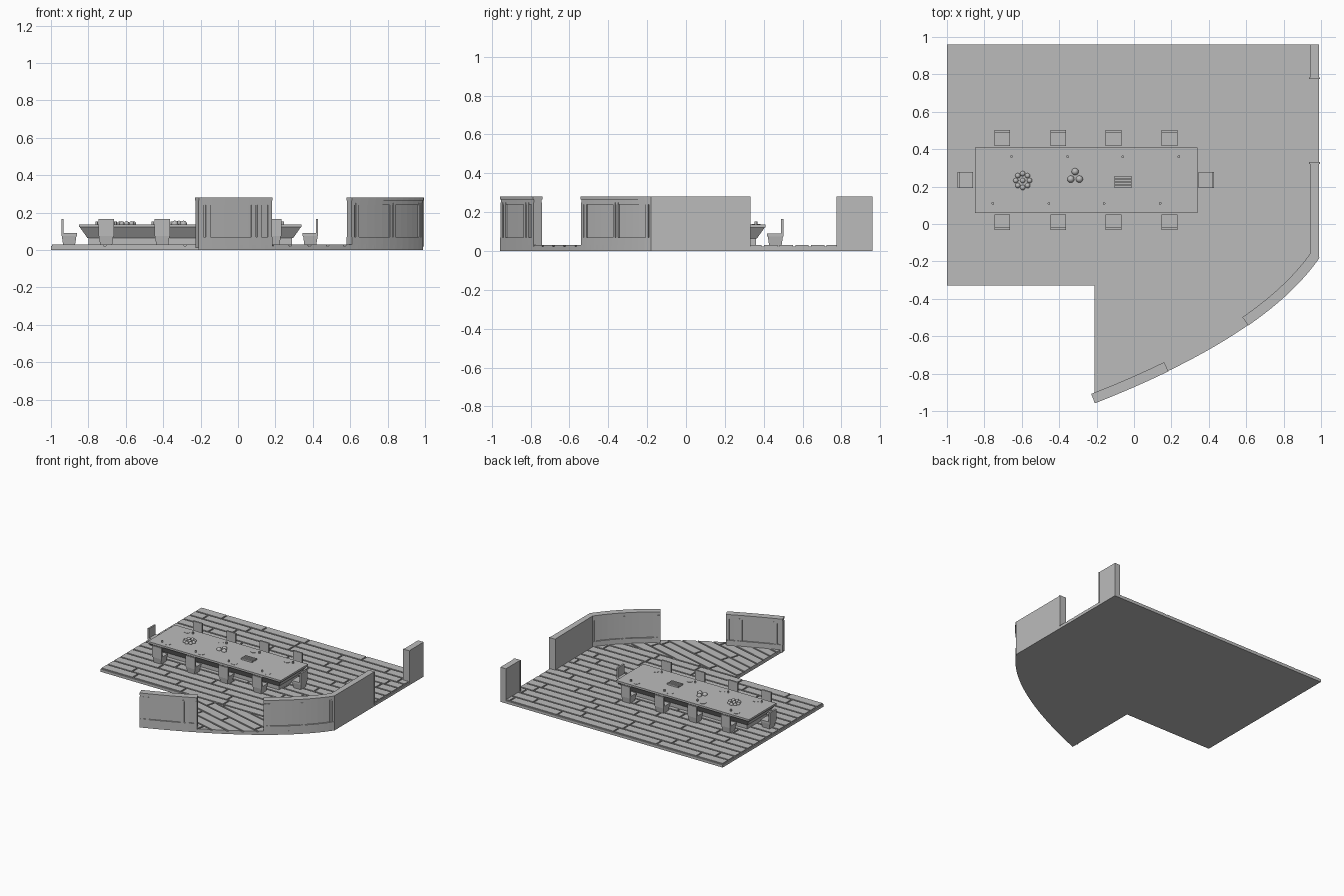
import bpy, bmesh, random
from math import cos, sin, pi, radians
from mathutils import Vector, Matrix

if "Cube" in bpy.data.objects:
    bpy.data.objects.remove(bpy.data.objects["Cube"], do_unlink=True)
random.seed(4)

grey = bpy.data.materials.new("plain_grey")
grey.use_nodes = True
grey.diffuse_color = (0.5, 0.5, 0.5, 1)
grey.node_tree.nodes["Principled BSDF"].inputs["Base Color"].default_value = (0.5, 0.5, 0.5, 1)


def finish(name, bm):
    bmesh.ops.recalc_face_normals(bm, faces=bm.faces)
    mesh = bpy.data.meshes.new(name)
    bm.to_mesh(mesh)
    bm.free()
    mesh.materials.append(grey)
    obj = bpy.data.objects.new(name, mesh)
    bpy.context.collection.objects.link(obj)
    return obj


def prism(bm, pts, z0, z1, low=None):
    """Upright solid over an outline; low gives a different bottom outline."""
    a = [bm.verts.new((p[0], p[1], z0)) for p in (low or pts)]
    b = [bm.verts.new((p[0], p[1], z1)) for p in pts]
    bm.faces.new(a[::-1])
    bm.faces.new(b)
    for i in range(len(a)):
        j = (i + 1) % len(a)
        bm.faces.new((a[i], a[j], b[j], b[i]))


def rect(x0, x1, y0, y1, inset=0):
    x0, x1, y0, y1 = x0 + inset, x1 - inset, y0 + inset, y1 - inset
    return [(x0, y0), (x1, y0), (x1, y1), (x0, y1)]


def clip(pts, p, n):
    """Keep the part of a convex polygon on the side of p that n points to."""
    out = []
    for i, a in enumerate(pts):
        b = pts[(i + 1) % len(pts)]
        da, db = (a - p).dot(n), (b - p).dot(n)
        if da >= 0:
            out.append(a)
        if (da >= 0) != (db >= 0):
            out.append(a.lerp(b, da / (da - db)))
    return out


# Curved front edge of the room
START, MID, END = Vector((-0.21, -0.957)), Vector((0.7, -0.6)), Vector((0.99, -0.18))


def edge(t, offset=0.0):
    p = START * (1 - t) ** 2 + MID * 2 * t * (1 - t) + END * t * t
    d = ((MID - START) * (1 - t) + (END - MID) * t).normalized()
    return p + Vector((-d.y, d.x)) * offset


curve = [edge(i / 24) for i in range(25)]

# Floor slab
bm = bmesh.new()
prism(bm, curve + [(0.99, 0.96), (-1, 0.96), (-1, -0.33), (-0.21, -0.33)], 0, 0.022)
finish("floor_slab", bm)

# Floor boards, straight in the main room and slanted in the front bay
GAP = 0.006
limits = []
for a, b in zip(curve, curve[1:]):
    d = (b - a).normalized()
    limits.append((a, Vector((-d.y, d.x))))


def boards(name, x0, x1, y0, y1, width, turn, extra):
    bm = bmesh.new()
    rot = Matrix.Rotation(turn, 2)
    for row in range(round((y1 - y0) / width)):
        x = x0 - random.uniform(0, 0.35)
        y = y0 + row * width
        while x < x1:
            length = random.uniform(0.35, 0.55)
            pts = rect(max(x, x0), min(x + length, x1), y, y + width, GAP)
            x += length
            if pts[1][0] - pts[0][0] < 0.02:
                continue
            pts = [rot @ Vector(p) for p in pts]
            for p, n in limits + extra:
                pts = clip(pts, p, n) if pts else pts
            if len(pts) > 2:
                prism(bm, pts, 0.02, 0.03)
    finish(name, bm)


boards("main_floor_boards", -1, 0.99, -0.33, 0.96, 1.29 / 16, 0, [])
inner = Vector((-0.21, -0.336))
boards("bay_floor_boards", -0.4, 1.4, -1.2, 0.2, 0.08, radians(-15),
       [(inner, Vector((1, 0))), (inner, Vector((0, -1)))])


# Walls
def strip(bm, t0, t1, near, far, z0, z1):
    n = max(1, round((t1 - t0) * 24))
    ts = [t0 + (t1 - t0) * i / n for i in range(n + 1)]
    prism(bm, [edge(t, near) for t in ts] + [edge(t, far) for t in ts[::-1]], z0, z1)


def panelled_wall(name, t0, t1, stiles):
    bm = bmesh.new()
    strip(bm, t0, t1, 0.01, 0.04, 0.01, 0.275)
    strip(bm, t0, t1, 0, 0.05, 0.01, 0.07)
    strip(bm, t0, t1, 0.004, 0.046, 0.24, 0.265)
    strip(bm, t0, t1, -0.002, 0.052, 0.265, 0.28)
    for s in stiles:
        strip(bm, s, s + 0.014, 0.002, 0.048, 0.07, 0.25)
    finish(name, bm)


panelled_wall("front_wall", 0, 0.235, [0, 0.022, 0.165, 0.185, 0.221])
panelled_wall("curved_wall", 0.555, 1, [0.555, 0.575, 0.76, 0.78, 0.965, 0.986])

bm = bmesh.new()
prism(bm, [(0.99, -0.18), (0.99, 0.33), (0.94, 0.33), (0.945, -0.152)], 0, 0.28)
prism(bm, rect(0.935, 0.995, 0.322, 0.332), 0.02, 0.28)
finish("side_wall", bm)
bm = bmesh.new()
prism(bm, rect(0.94, 0.99, 0.78, 0.96), 0, 0.28)
prism(bm, rect(0.935, 0.995, 0.774, 0.784), 0.02, 0.28)
finish("back_side_wall", bm)

# Table: top, tapered underside and plinth
TOP = (-0.85, 0.34, 0.06, 0.41)
bm = bmesh.new()
prism(bm, rect(*TOP), 0.122, 0.137)
prism(bm, rect(*TOP, 0.004), 0.064, 0.122, rect(*TOP, 0.045))
prism(bm, rect(*TOP, 0.05), 0.025, 0.064)
finish("table", bm)


# Chairs, built facing +y and turned into place
def chair(name, x, y, turn):
    bm = bmesh.new()
    h = 0.042
    prism(bm, rect(-h, h, -h, h), 0.075, 0.09)
    prism(bm, rect(-h, h, -h, h, 0.003), 0.028, 0.075, rect(-h, h, -h, h, 0.01))
    prism(bm, rect(-h, h, -h, -h + 0.013), 0.09, 0.166)
    bm.transform(Matrix.Translation((x, y, 0)) @ Matrix.Rotation(radians(turn), 4, "Z"))
    finish(name, bm)


seats = [-0.705, -0.405, -0.11, 0.19]
for i, x in enumerate(seats):
    chair(f"front_chair_{i + 1}", x, 0.01, 0)
    chair(f"back_chair_{i + 1}", x, 0.46, 180)
chair("right_end_chair", -0.903, 0.235, -90)
chair("left_end_chair", 0.387, 0.235, 90)


# Tableware
def disc(bm, x, y, r, z0, z1):
    prism(bm, [(x + r * cos(a * pi / 8), y + r * sin(a * pi / 8)) for a in range(16)], z0, z1)


plates, cups = bmesh.new(), bmesh.new()
for x in seats:
    for y, side in ((0.11, -1), (0.36, 1)):
        disc(plates, x, y, 0.024, 0.136, 0.139)
        disc(cups, x + side * 0.05, y, 0.007, 0.136, 0.152)
finish("plates", plates)
finish("cups", cups)


def balls(name, centres, r, z):
    bm = bmesh.new()
    for x, y in centres:
        bmesh.ops.create_uvsphere(bm, u_segments=12, v_segments=8, radius=r,
                                  matrix=Matrix.Translation((x, y, z)))
    obj = finish(name, bm)
    for f in obj.data.polygons:
        f.use_smooth = True


ring = [(-0.595 + 0.037 * cos(k * pi / 4), 0.232 + 0.037 * sin(k * pi / 4)) for k in range(8)]
balls("small_fruit", ring + [(-0.595, 0.232)], 0.014, 0.14)
balls("large_fruit", [(-0.315, 0.28), (-0.338, 0.24), (-0.292, 0.24)], 0.019, 0.138)
bm = bmesh.new()
for k in range(4):
    y = 0.195 + k * 0.016
    prism(bm, rect(-0.108, -0.01, y, y + 0.011), 0.136, 0.15)
finish("bread_sticks", bm)
